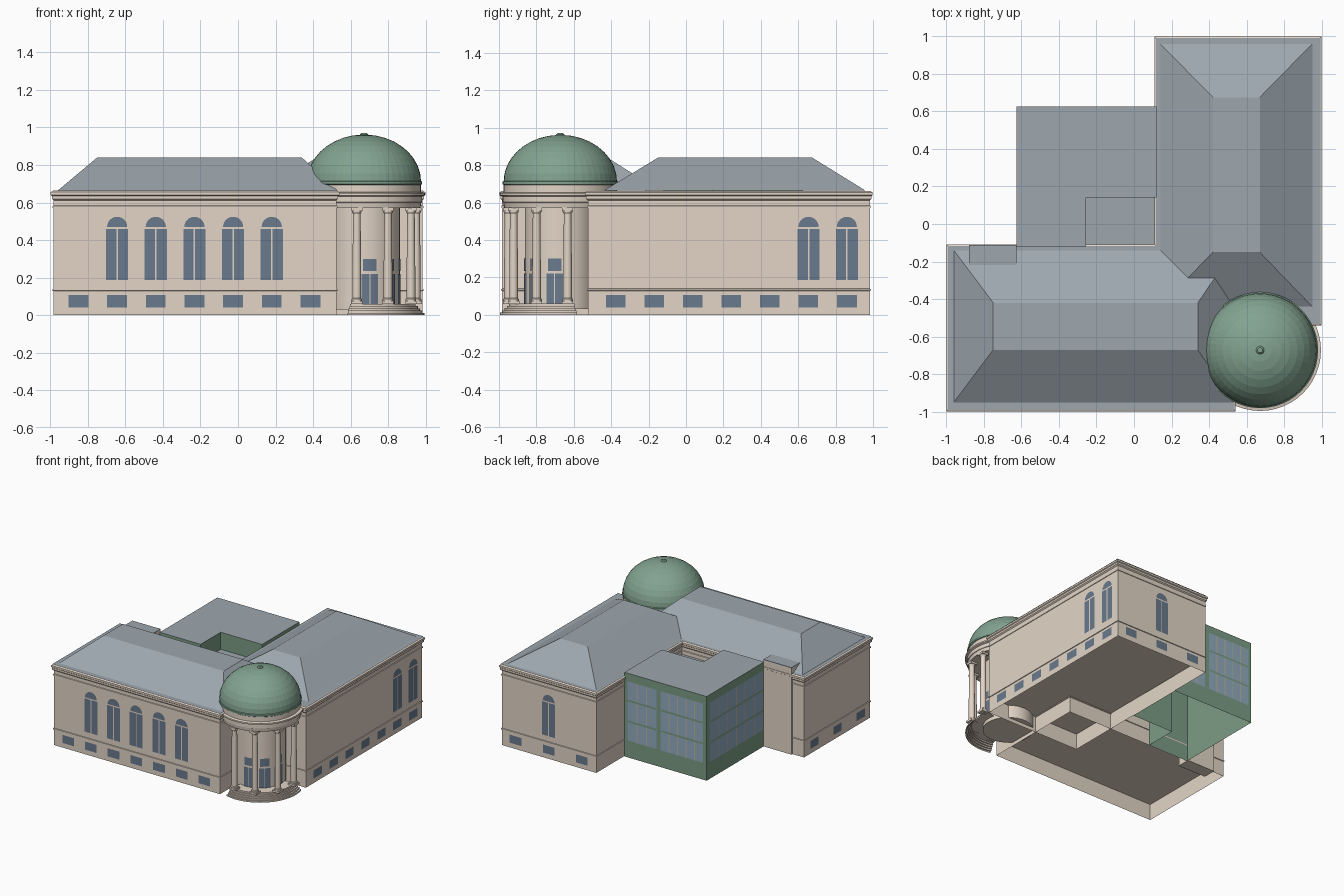
import bpy, math
from mathutils import Vector

cube = bpy.data.objects.get("Cube")
if cube:
    bpy.data.objects.remove(cube, do_unlink=True)


def material(name, *rgb):
    lin = [((c / 255 + 0.055) / 1.055) ** 2.4 for c in rgb] + [1]
    m = bpy.data.materials.new(name)
    m.use_nodes = True
    m.diffuse_color = lin
    m.node_tree.nodes["Principled BSDF"].inputs["Base Color"].default_value = lin
    return m


STONE = material("pale stone", 227, 213, 199)
SLATE = material("grey slate", 157, 167, 174)
GREEN = material("copper green", 130, 163, 144)
FRAME = material("green cladding", 124, 156, 133)
GLASS = material("window glass", 106, 122, 141)
CURTAIN = material("curtain wall glass", 146, 172, 190)
MULLION = material("tan mullion", 196, 180, 156)


def mesh(name, verts, faces, *mats):
    me = bpy.data.meshes.new(name)
    me.from_pydata([tuple(v) for v in verts], [], faces)
    for m in mats:
        me.materials.append(m)
    ob = bpy.data.objects.new(name, me)
    bpy.context.collection.objects.link(ob)
    return ob


def loft(name, rings, mat, cap=False):
    """Join closed rings of equal length, bottom to top."""
    n = len(rings[0])
    verts = [v for r in rings for v in r]
    faces = [(k * n + i, k * n + (i + 1) % n, (k + 1) * n + (i + 1) % n, (k + 1) * n + i)
             for k in range(len(rings) - 1) for i in range(n)]
    if cap:
        faces += [tuple(range(len(verts) - n, len(verts))), tuple(range(n - 1, -1, -1))]
    return mesh(name, verts, faces, mat)


def rect(x0, y0, x1, y1, z, grow=0):
    return [(x0 - grow, y0 - grow, z), (x1 + grow, y0 - grow, z),
            (x1 + grow, y1 + grow, z), (x0 - grow, y1 + grow, z)]


def box(name, x0, y0, x1, y1, z0, z1, mat):
    return loft(name, [rect(x0, y0, x1, y1, z0), rect(x0, y0, x1, y1, z1)], mat, True)


def lathe(name, profile, mat, centre, n=48):
    rings = [[(centre[0] + r * math.cos(2 * math.pi * i / n),
               centre[1] + r * math.sin(2 * math.pi * i / n), z) for i in range(n)]
             for r, z in profile]
    return loft(name, rings, mat, True)


def plates(name, origin, along, shapes, mat, lift=0.004):
    """Thin outlines (u, z) laid on the wall through origin that runs along a direction."""
    t = Vector(along)
    base = Vector(origin) + t.cross(Vector((0, 0, 1))) * lift
    verts, faces = [], []
    for shape in shapes:
        faces.append(tuple(range(len(verts), len(verts) + len(shape))))
        verts += [base + t * u + Vector((0, 0, z)) for u, z in shape]
    return mesh(name, verts, faces, mat)


def quad(u0, u1, z0, z1):
    return [(u0, z0), (u1, z0), (u1, z1), (u0, z1)]


# Two wings with plinth band, string course and stepped cornice
WALL = [(0, 0), (0, .128), (.005, .13), (.005, .138), (0, .14), (0, .57), (.004, .572),
        (.004, .582), (0, .585), (0, .612), (.009, .62), (.009, .635), (.015, .64),
        (.015, .655), (.006, .66), (.002, .663)]
WINGS = {
    "front_wing": ((-.983, -.983, .525, -.125), (-.96, -.95, .53, -.14), (-.75, -.67, .34, -.42)),
    "side_wing": ((.125, -.525, .983, .983), (.14, -.44, .95, .96), (.42, -.15, .67, .675)),
}
for name, (plan, eave, ridge) in WINGS.items():
    loft(name + "_walls", [rect(*plan, z, g) for g, z in WALL], STONE)
    mesh(name + "_gutter", rect(*plan, .6635, .008), [(0, 1, 2, 3)], SLATE)
    mesh(name + "_underside", rect(*plan, .135), [(3, 2, 1, 0)], STONE)
    loft(name + "_roof", [rect(*eave, .664), rect(*ridge, .84)], SLATE, True)


# Arched and basement windows on the outer walls
def arched(u):
    arc = [(u + .054 * math.cos(math.pi * i / 12), .47 + .054 * math.sin(math.pi * i / 12))
           for i in range(13)]
    return [quad(u - .059, u - .004, .187, .46), quad(u + .004, u + .059, .187, .46), arc]


STEP = .206
long_row = [-.85 + STEP * i for i in range(7)]
short_row = [-.855, -.555, -.255]
FACADES = {
    "front": ((0, -.983, 0), (1, 0, 0), long_row, long_row[1:6]),
    "side": ((.983, 0, 0), (0, 1, 0), [.86 - STEP * i for i in range(7)], [.655, .86]),
    "back": ((0, .983, 0), (-1, 0, 0), short_row, [-.555]),
    "end": ((-.983, 0, 0), (0, -1, 0), [-u for u in short_row], []),
}
for name, (origin, along, low, tall) in FACADES.items():
    plates(name + "_basement_windows", origin, along,
           [quad(u - .053, u + .053, .04, .106) for u in low], GLASS)
    if tall:
        plates(name + "_arched_windows", origin, along, [s for u in tall for s in arched(u)], GLASS)

# Green extension, L-shaped round a small light well, open below
plan = [(-.625, -.12), (-.255, -.12), (-.255, .14), (.12, .14), (.12, .625), (-.625, .625)]
TOP = .69
loft("extension_walls", [[(x, y, z) for x, y in plan] for z in (0, TOP)], FRAME)
mesh("extension_roof", [(x, y, TOP) for x, y in plan], [tuple(range(6))], SLATE)
mesh("light_well_roof", rect(-.255, -.125, .125, .14, .55), [(0, 1, 2, 3)], SLATE)

# Curtain wall glazing: panel limits along the wall and number of bays
for name, origin, along, u0, u1, bays in (
        ("small", (0, .625, 0), (-1, 0, 0), -.09, .17, 3),
        ("wide", (0, .625, 0), (-1, 0, 0), .21, .595, 5),
        ("return", (-.625, 0, 0), (0, -1, 0), -.59, .1, 6)):
    z0, z1 = .14, .625
    plates(name + "_glazing", origin, along, [quad(u0, u1, z0, z1)], CURTAIN, .003)
    posts = [u0 + (u1 - u0) * i / bays for i in range(1, bays)]
    plates(name + "_mullions", origin, along,
           [quad(u - .004, u + .004, z0, z1) for u in posts], MULLION, .005)
    plates(name + "_transoms", origin, along,
           [quad(u0, u1, z - .008, z + .008) for z in (.3, .47)], FRAME, .007)

# Stair block against the back of the front wing
box("stair_block", -.88, -.22, -.625, -.112, 0, .708, STONE)
box("stair_block_roof", -.88, -.22, -.625, -.111, .708, .714, SLATE)

# Corner rotunda
C = (.672, -.672)


def polar(r, degrees, z):
    a = math.radians(degrees)
    return (C[0] + r * math.cos(a), C[1] + r * math.sin(a), z)


# Curved entrance steps, a stepped strip swept round the corner
profile = [(.322 - .012 * i, .012 * (i + k)) for i in range(5) for k in (0, 1)] + [(.18, .06)]
ARC = 25
verts = [polar(r, -106 + 122 * k / (ARC - 1), z) for r, z in profile for k in range(ARC)]
mesh("entrance_steps", verts,
     [(j * ARC + k, j * ARC + k + 1, (j + 1) * ARC + k + 1, (j + 1) * ARC + k)
      for j in range(len(profile) - 1) for k in range(ARC - 1)], STONE)

# Inner drum with three glazed doorways
lathe("rotunda_drum", [(.19, .03), (.19, .575)], STONE, C)
for j, mid in enumerate((-81, -45, -9)):
    verts, faces = [], []
    for a0, a1, z0, z1 in ((-13, -.8, .06, .22), (.8, 13, .06, .22), (-10.5, 10.5, .235, .3)):
        for k in range(4):
            b0, b1 = (mid + a0 + (a1 - a0) * q / 4 for q in (k, k + 1))
            faces.append(tuple(range(len(verts), len(verts) + 4)))
            verts += [polar(.194, b0, z0), polar(.194, b1, z0),
                      polar(.194, b1, z1), polar(.194, b0, z1)]
    mesh(f"doorway_{j + 1}", verts, faces, GLASS)

# Columns with square bases and capitals
for j, off in enumerate((-53, -18, 18, 53)):
    x, y, _ = polar(.28, -45 + off, 0)
    lathe(f"column_{j + 1}", [(.028, .07), (.028, .085), (.023, .09), (.023, .25), (.02, .54),
                              (.026, .55), (.026, .56)], STONE, (x, y), 20)
    for part, h, z0, z1 in (("base", .03, .058, .074), ("capital", .029, .556, .574)):
        box(f"column_{part}_{j + 1}", x - h, y - h, x + h, y + h, z0, z1, STONE)

# Entablature and attic ring
lathe("entablature", [(.3, .572), (.305, .6), (.309, .602), (.309, .632), (.324, .638), (.324, .65),
                      (.303, .655), (.303, .695)], STONE, C)

# Dome with banded courses and finial
lathe("dome_rim", [(.303, .694), (.309, .698), (.309, .712), (.301, .716)], GREEN, C)
lathe("dome", [(.303 * math.cos(t), .712 + .25 * math.sin(t))
               for t in (math.pi / 2 * i / 9.2 for i in range(10))], GREEN, C)
lathe("dome_finial", [(.022, .955), (.022, .963), (.014, .971)], GREEN, C, 16)

# Round parts are smooth, with sharp edges kept
bpy.ops.object.select_all(action="DESELECT")
for ob in bpy.context.collection.objects:
    if ob.name.startswith(("column_", "entab", "rotunda", "entrance", "doorway")):
        ob.select_set(True)
        bpy.context.view_layer.objects.active = ob
bpy.ops.object.shade_smooth_by_angle(angle=math.radians(30))
